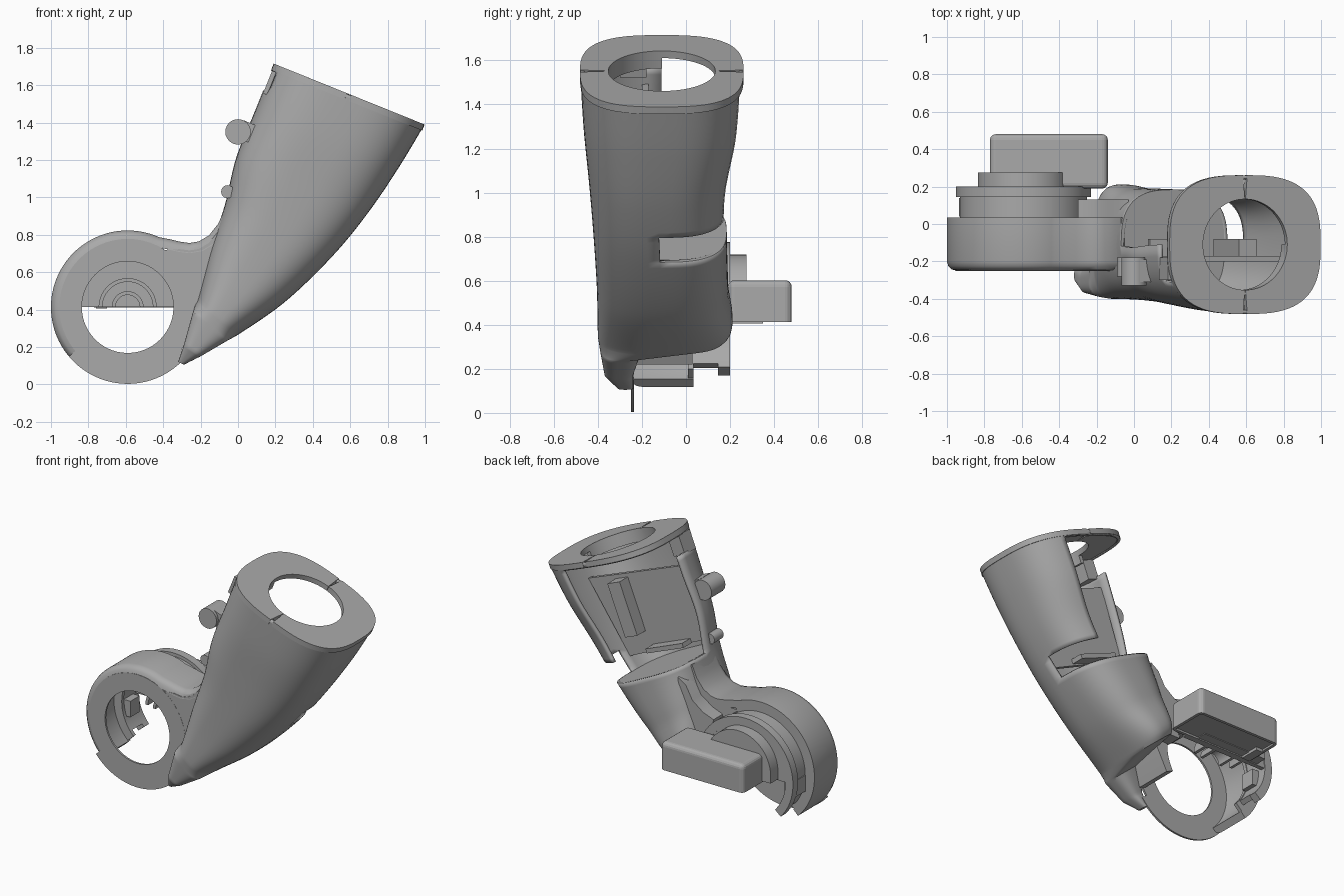
import bpy, bmesh, math
from mathutils import Vector

cube = bpy.data.objects.get("Cube")
if cube:
    bpy.data.objects.remove(cube, do_unlink=True)

grey = bpy.data.materials.new("plain grey")
grey.use_nodes = True
GREY = (0.4, 0.4, 0.4, 1)
grey.diffuse_color = GREY
grey.node_tree.nodes["Principled BSDF"].inputs["Base Color"].default_value = GREY
TILT = math.radians(22)
HUB = (-0.59, 0.413)


def finish(name, bm, fix=True, smooth=True):
    if fix:
        bmesh.ops.recalc_face_normals(bm, faces=bm.faces)
    me = bpy.data.meshes.new(name)
    bm.to_mesh(me)
    bm.free()
    me.materials.append(grey)
    ob = bpy.data.objects.new(name, me)
    bpy.context.collection.objects.link(ob)
    if smooth:
        bpy.ops.object.select_all(action='DESELECT')
        ob.select_set(True)
        bpy.context.view_layer.objects.active = ob
        bpy.ops.object.shade_smooth_by_angle(angle=math.radians(32))
    return ob


def arc(r, a0, a1, n=40):
    angs = [math.radians(a0 + (a1 - a0) * i / n) for i in range(n + 1)]
    return [(HUB[0] + r * math.cos(a), HUB[1] + r * math.sin(a)) for a in angs]


def prism(name, pts, y0, y1):
    bm = bmesh.new()
    near, far = ([bm.verts.new((x, y, z)) for x, z in pts] for y in (y0, y1))
    bm.faces.new(near)
    bm.faces.new(far)
    for i in range(len(pts)):
        bm.faces.new((near[i - 1], near[i], far[i], far[i - 1]))
    return finish(name, bm)


def sweep(name, path, section):
    """Run a closed (offset, y) section along an x-z path; offsets go to the left of travel."""
    bm = bmesh.new()
    rows = []
    for i, (x, z) in enumerate(path):
        a, b = path[max(i - 1, 0)], path[min(i + 1, len(path) - 1)]
        d = Vector((b[0] - a[0], b[1] - a[1])).normalized()
        rows.append([bm.verts.new((x - d.y * o, y, z + d.x * o)) for o, y in section])
    skin(bm, rows)
    return finish(name, bm)


def skin(bm, rows):
    """Join closed sections into a solid with capped ends."""
    n = len(rows[0])
    for p, q in zip(rows, rows[1:]):
        for j in range(n):
            bm.faces.new((p[j], p[(j + 1) % n], q[(j + 1) % n], q[j]))
    bm.faces.new(rows[0])
    bm.faces.new(rows[-1])


def band(name, r0, r1, y0, y1, a0, a1):
    return sweep(name, arc(r1, a0, a1, 56), [(0, y0), (0, y1), (r1 - r0, y1), (r1 - r0, y0)])


def box(name, centre, size, tilt=0.0):
    bm = bmesh.new()
    bmesh.ops.create_cube(bm, size=1)
    for v in bm.verts:
        v.co = Vector(v.co[i] * size[i] for i in range(3))
    ob = finish(name, bm, smooth=False)
    ob.location = centre
    ob.rotation_euler.y = tilt
    return ob


def pin(name, x, z, r, y0, y1):
    n = 24
    pts = [(x + r * math.cos(k * math.tau / n), z + r * math.sin(k * math.tau / n)) for k in range(n)]
    return prism(name, pts, y0, y1)


# Arm sections: left x, left z, right x, right z, front y, back y
SECTIONS = [
    (0.19, 1.71, 0.995, 1.385, -0.48, 0.26),
    (0.09, 1.46, 0.86, 1.16, -0.465, 0.24),
    (-0.01, 1.21, 0.69, 0.91, -0.44, 0.19),
    (-0.07, 0.96, 0.50, 0.68, -0.42, 0.185),
    (-0.15, 0.72, 0.25, 0.44, -0.405, 0.19),
    (-0.22, 0.45, 0.00, 0.265, -0.40, 0.18),
    (-0.24, 0.39, -0.06, 0.232, -0.392, -0.20),
    (-0.29, 0.21, -0.20, 0.15, -0.37, -0.24),
    (-0.32, 0.12, -0.29, 0.105, -0.31, -0.24),
]
LAST = len(SECTIONS) - 1


def section_at(t):
    i = min(int(t), LAST - 1)
    f = t - i
    p = [SECTIONS[min(max(i + k, 0), LAST)] for k in (-1, 0, 1, 2)]
    if i >= 5:
        return [b + (c - b) * f for b, c in zip(p[1], p[2])]
    return [0.5 * (2 * b + (c - a) * f + (2 * a - 5 * b + 4 * c - d) * f * f
                   + (3 * b - a - 3 * c + d) * f ** 3) for a, b, c, d in zip(*p)]


def rim_point(s, a, grow=1.0):
    def curve(v):
        return math.copysign(abs(v) ** 0.7, v) * grow
    u, w = curve(math.cos(a)), curve(math.sin(a))
    return Vector(((s[0] + s[2]) / 2 + u * (s[2] - s[0]) / 2,
                   (s[4] + s[5]) / 2 + w * (s[5] - s[4]) / 2,
                   (s[1] + s[3]) / 2 + u * (s[3] - s[1]) / 2))


# Arm shell, open at the back apart from one side flap
N, STEP = 72, 10
bm = bmesh.new()
rows = [[bm.verts.new(rim_point(section_at(i / STEP), k * math.tau / N)) for k in range(N)]
        for i in range(LAST * STEP + 1)]
for i in range(LAST * STEP):
    t = (i + 0.5) / STEP
    for k in range(N):
        a = (k + 0.5) * math.tau / N
        back, side = math.sin(a), math.cos(a)
        flap = side > 0.35 and t < 2.5
        if 0.2 < t < 3 and back > 0 and not flap:
            continue
        if 0.2 < t < 0.6 and back > -0.4 and side < 0:
            continue
        j = (k + 1) % N
        bm.faces.new((rows[i + 1][k], rows[i + 1][j], rows[i][j], rows[i][k]))
bmesh.ops.delete(bm, geom=[v for v in bm.verts if not v.link_faces], context='VERTS')
bm.faces.new(list(reversed(rows[-1])))
bm.normal_update()
shell = finish("arm_shell", bm, fix=False)
wall = shell.modifiers.new("wall", 'SOLIDIFY')
wall.thickness, wall.offset = 0.02, -1

# Shelf closing the lower arm
bm = bmesh.new()
bm.faces.new([bm.verts.new(rim_point(section_at(3.0), k * math.tau / N, 0.995)) for k in range(N)])
shelf = finish("arm_shelf", bm)
shelf.location.z = 0.003

# End flange in two halves, with a round hole and a collar
axis = Vector((math.sin(TILT), 0, math.cos(TILT)))
across = Vector((math.cos(TILT), 0, -math.sin(TILT)))
top = SECTIONS[0]
mid = Vector(((top[0] + top[2]) / 2, -0.11, (top[1] + top[3]) / 2))


def flange(name, a0, a1, depth, outer=None, n=40):
    bm = bmesh.new()
    rows = []
    for i in range(n + 1):
        a = a0 + (a1 - a0) * i / n
        ring = across * math.cos(a) + Vector((0, math.sin(a), 0))
        lip = mid + ring * 0.243
        edge = mid + ring * outer if outer else rim_point(top, a, 1.003)
        if not outer:
            lip, edge = lip + axis * 0.005, edge + axis * 0.005
        rows.append([bm.verts.new(p) for p in (lip, edge, edge - axis * depth, lip - axis * depth)])
    skin(bm, rows)
    return finish(name, bm)


for name, start in (("right_flange", math.pi / 2), ("left_flange", -math.pi / 2)):
    flange(name, start + 0.006, start + math.pi - 0.006, 0.035)
flange("flange_collar", -math.pi, 0, 0.08, 0.27)

# Inner panel with its rails, pins and catches
panel = []
for t, u in ((0.85, 0.02), (0.85, 0.97), (2.7, 0.97), (2.7, 0.02)):
    s = section_at(t)
    panel.append((s[0] + u * (s[2] - s[0]), s[1] + u * (s[3] - s[1])))
prism("inner_panel", panel, -0.20, -0.17)
box("side_rail", (0.54, -0.14, 1.11), (0.10, 0.12, 0.36), TILT)
box("panel_foot", (0.22, -0.13, 0.93), (0.30, 0.10, 0.03), TILT)
box("top_catch", (0.20, -0.24, 1.60), (0.09, 0.12, 0.13), TILT)
pin("upper_pin", 0.0, 1.35, 0.068, -0.33, -0.18)
box("upper_pin_base", (0.05, -0.25, 1.35), (0.08, 0.12, 0.10), TILT)
pin("lower_pin", -0.055, 1.03, 0.035, -0.28, -0.18)

# Hub: rounded outer wall running on into the neck
neck = [(-0.365, 0.776), (-0.31, 0.763), (-0.26, 0.756), (-0.21, 0.764), (-0.155, 0.797),
        (-0.105, 0.86), (-0.07, 0.94)]
sweep("hub_wall", arc(0.41, 226, 66, 56) + neck,
      [(-0.055, -0.25), (-0.025, -0.243), (-0.007, -0.225), (0, -0.20), (0, 0.035),
       (-0.05, 0.035), (-0.05, -0.235)])
prism("neck_body", [(x, z - 0.04) for x, z in neck[1:]] + [(0.0, 0.8), (-0.12, 0.45), (-0.24, 0.22)]
      + arc(0.345, -30, 62, 20), -0.249, 0.03)
prism("neck_back", [(-0.30, 0.66), (-0.22, 0.69), (-0.14, 0.75), (-0.09, 0.84), (-0.03, 0.88),
                    (-0.05, 0.6), (-0.13, 0.42), (-0.26, 0.42)], 0.02, 0.13)

# Front ring, wider where the hub wall is absent
band("front_ring", 0.245, 0.365, -0.25, -0.237, 0, 360)
band("front_ring_edge", 0.36, 0.41, -0.25, -0.237, 220, 322)

# Stepped back of the hub
band("hub_back_lip", 0.30, 0.40, 0.01, 0.035, 60, 225)
band("groove_wall", 0.305, 0.34, 0.03, 0.15, 5, 218)
band("back_rim", 0.305, 0.362, 0.145, 0.20, 5, 222)
prism("back_cover", arc(0.33, 0, 180), 0.165, 0.195)
prism("cover_step", [(-0.345, 0.42)] + [(x, z + 0.06) for x, z in arc(0.245, 0, 180)] + [(-0.835, 0.42)],
      0.19, 0.275)
band("outer_boss_rib", 0.135, 0.155, 0.06, 0.17, 0, 180)
band("inner_boss_rib", 0.065, 0.085, 0.04, 0.17, 0, 180)
box("hub_clip", (-0.89, 0.09, 0.36), (0.09, 0.10, 0.11))

# Hollow back housing, open underneath
bm = bmesh.new()
bmesh.ops.create_cube(bm, size=1)
for v in bm.verts:
    v.co = Vector((-0.455 + v.co.x * 0.63, 0.335 + v.co.y * 0.29, 0.507 + v.co.z * 0.19))
low = min(bm.faces, key=lambda f: f.calc_center_median().z)
bmesh.ops.delete(bm, geom=[low], context='FACES')
rounded = [e for e in bm.edges if len(e.link_faces) == 2]
bmesh.ops.bevel(bm, geom=rounded, offset=0.03, segments=4, profile=0.5, affect='EDGES')
bm.normal_update()
housing = finish("back_housing", bm, fix=False, smooth=False)
crust = housing.modifiers.new("wall", 'SOLIDIFY')
crust.thickness, crust.offset = 0.02, -1
box("housing_inner_floor", (-0.455, 0.335, 0.435), (0.60, 0.26, 0.02))
box("housing_end_block", (-0.73, 0.28, 0.42), (0.06, 0.14, 0.03))
